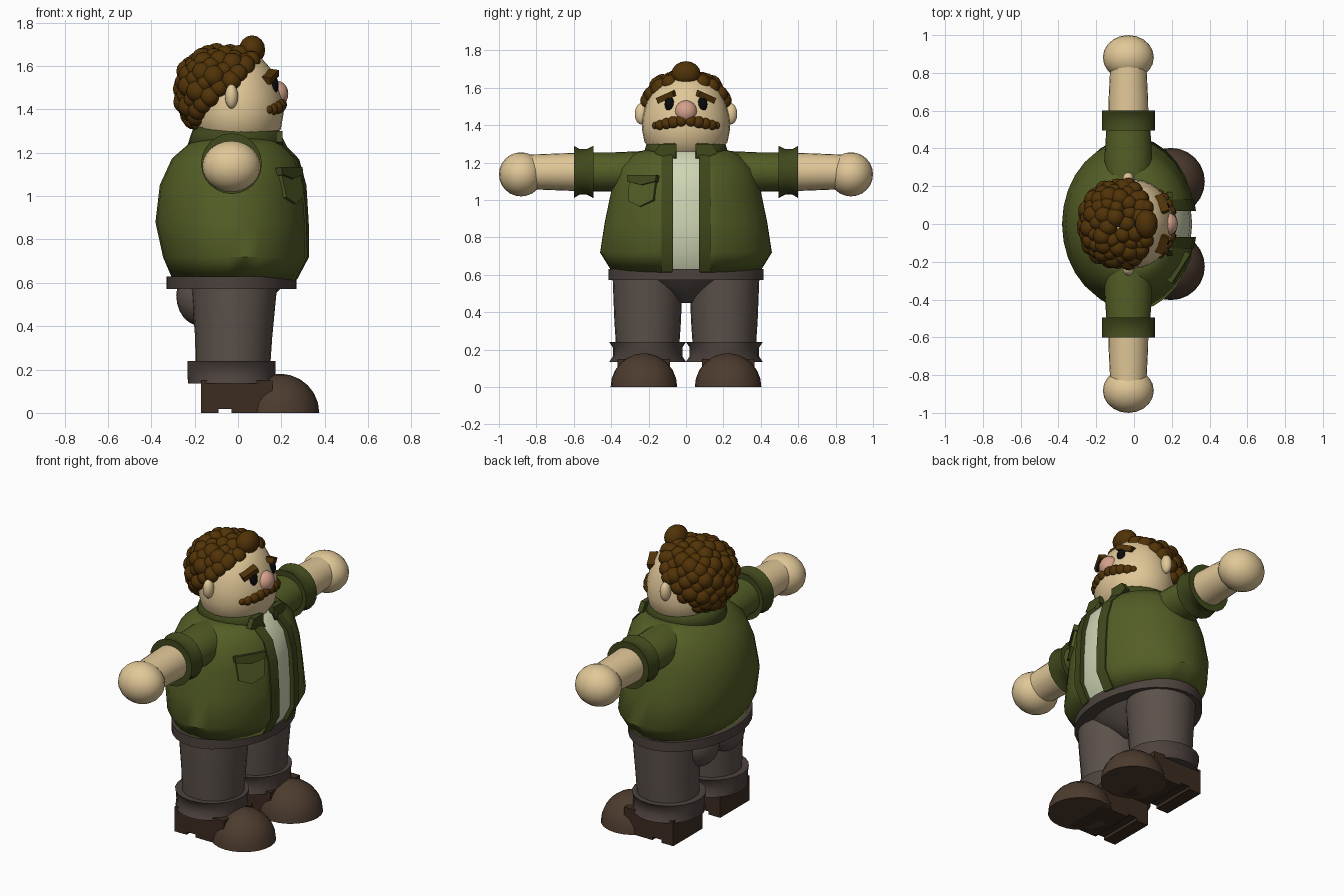
import bpy, bmesh, math
from mathutils import Vector, Matrix

if "Cube" in bpy.data.objects:
    bpy.data.objects.remove(bpy.data.objects["Cube"])

def material(name, r, g, b):
    m = bpy.data.materials.new(name)
    m.diffuse_color = [(c / 255) ** 2.2 for c in (r, g, b)] + [1]
    m.use_nodes = True
    m.node_tree.nodes["Principled BSDF"].inputs["Base Color"].default_value = m.diffuse_color
    return m

SKIN = material("skin", 224, 198, 150)
NOSE = material("nose_pink", 212, 160, 138)
HAIR = material("brown_hair", 82, 54, 16)
GREEN = material("green", 84, 94, 42)
DARK = material("dark_green", 66, 74, 34)
CREAM = material("cream", 205, 212, 178)
TROUSER = material("trouser_grey", 92, 82, 76)
BELT = material("belt_grey", 78, 68, 64)
SHOE = material("shoe_brown", 78, 62, 50)
SOLE = material("sole_brown", 62, 48, 38)
BLACK = material("black", 18, 18, 20)

def finish(name, bm, mat, angle=40):
    bmesh.ops.recalc_face_normals(bm, faces=bm.faces)
    me = bpy.data.meshes.new(name)
    bm.to_mesh(me)
    bm.free()
    ob = bpy.data.objects.new(name, me)
    bpy.context.collection.objects.link(ob)
    me.materials.append(mat)
    bpy.ops.object.select_all(action='DESELECT')
    ob.select_set(True)
    bpy.context.view_layer.objects.active = ob
    bpy.ops.object.shade_smooth_by_angle(angle=math.radians(angle))
    return ob

def blobs(name, items, mat, seg=20, rings=12):
    """Ellipsoids in one object: (centre, radii)."""
    bm = bmesh.new()
    for c, r in items:
        bmesh.ops.create_uvsphere(bm, u_segments=seg, v_segments=rings, radius=1,
                                  matrix=Matrix.Translation(c) @ Matrix.Diagonal((*r, 1)))
    return finish(name, bm, mat, 60)

def loft(name, rings, mat, n=24, gap=None, at=(0, 0, 0), rot=0, thick=0):
    """Stack of ellipses (z, centre x, x radius, y radius); gap leaves the front open."""
    bm = bmesh.new()
    rows = []
    for z, cx, a, b in rings:
        g = math.asin(gap / b) if gap else 0
        count = n + 1 if gap else n
        angs = [g + (2 * math.pi - 2 * g) * i / n for i in range(count)]
        rows.append([bm.verts.new((cx + a * math.cos(t), b * math.sin(t), z)) for t in angs])
    for lo, hi in zip(rows, rows[1:]):
        for i in range(n):
            j = (i + 1) % len(lo)
            bm.faces.new((lo[i], lo[j], hi[j], hi[i]))
    if not gap:
        bm.faces.new(rows[0])
        bm.faces.new(rows[-1])
    ob = finish(name, bm, mat)
    ob.location = at
    ob.rotation_euler.x = rot
    if thick:
        mod = ob.modifiers.new("thickness", 'SOLIDIFY')
        mod.thickness = thick
        mod.offset = 0
    return ob

def plate(name, pts, thick, matrix, mat):
    """Flat outline in local (y, z), extruded along local x."""
    bm = bmesh.new()
    f = bm.faces.new([bm.verts.new((0, y, z)) for y, z in pts])
    ext = bmesh.ops.extrude_face_region(bm, geom=[f])
    bmesh.ops.translate(bm, vec=(thick, 0, 0),
                        verts=[v for v in ext['geom'] if isinstance(v, bmesh.types.BMVert)])
    bm.transform(matrix)
    return finish(name, bm, mat, 30)

def box(name, lo, hi, mat):
    pts = [(lo[1], lo[2]), (hi[1], lo[2]), (hi[1], hi[2]), (lo[1], hi[2])]
    return plate(name, pts, hi[0] - lo[0], Matrix.Translation((lo[0], 0, 0)), mat)

# Torso: jacket open at the front over a shirt
BODY = [(.615, -.015, .28, .39), (.72, -.01, .33, .455), (.88, -.028, .347, .43),
        (1.05, -.023, .332, .395), (1.17, -.012, .288, .36), (1.24, -.005, .215, .28),
        (1.275, 0, .15, .18)]
loft("shirt", [(z, cx, a - .012, b - .012) for z, cx, a, b in BODY], CREAM)
loft("jacket", BODY, GREEN, n=28, gap=.075, thick=.012)

def front_x(z, y):
    for (z0, c0, a0, b0), (z1, c1, a1, b1) in zip(BODY, BODY[1:]):
        if z <= z1:
            t = (z - z0) / (z1 - z0)
            c, a, b = c0 + (c1 - c0) * t, a0 + (a1 - a0) * t, b0 + (b1 - b0) * t
            return c + a * math.sqrt(1 - (y / b) ** 2)

# Jacket edge strips
for s in (-1, 1):
    bm = bmesh.new()
    prev = None
    for z, *_ in BODY[:-1]:
        row = [bm.verts.new((front_x(z, y) + d, s * y, z))
               for y, d in ((.07, -.02), (.07, .012), (.13, .012), (.13, -.02))]
        if prev:
            for i in range(4):
                j = (i + 1) % 4
                bm.faces.new((prev[i], prev[j], row[j], row[i]))
        else:
            bm.faces.new(row)
        prev = row
    bm.faces.new(prev)
    finish("jacket_edge", bm, DARK, 30)

# Collar with pointed tips
loft("collar", [(1.225, 0, .225, .215), (1.275, -.005, .205, .21), (1.315, -.01, .185, .195)],
     DARK, gap=.055, thick=.02)
for s in (-1, 1):
    plate("collar_tip", [(s * .05, 1.26), (s * .10, 1.225), (s * .17, 1.25), (s * .14, 1.30), (s * .05, 1.30)],
          .03, Matrix.Translation((.175, 0, 0)), DARK)

# Chest pocket
M = (Matrix.Translation((.235, -.228, 1.05)) @ Matrix.Rotation(math.radians(-32), 4, 'Z')
     @ Matrix.Rotation(math.radians(-11), 4, 'Y'))
plate("pocket", [(-.085, .07), (.085, .07), (.08, -.055), (0, -.09), (-.075, -.06)], .022, M, GREEN)
plate("pocket_flap", [(-.092, .08), (.092, .08), (.09, .045), (0, .025), (-.09, .045)], .032, M, DARK)

# Arms
for s in (-1, 1):
    place = dict(at=(-.03, 0, 1.15), rot=-s * math.pi / 2)
    loft("sleeve", [(.12, 0, .10, .10), (.22, 0, .125, .112), (.38, 0, .125, .105), (.52, 0, .115, .105)],
         GREEN, **place)
    loft("sleeve_cuff", [(.495, 0, .14, .14), (.53, 0, .14, .122), (.57, 0, .14, .122), (.60, 0, .14, .14)],
         DARK, **place)
    loft("forearm", [(.50, 0, .107, .105), (.65, 0, .105, .1), (.85, 0, .095, .092)], SKIN, **place)
    blobs("hand", [((-.03, s * .882, 1.137), (.135, .118, .118))], SKIN)

# Belt, hips and legs
loft("belt", [(.572, -.03, .30, .415), (.63, -.03, .30, .415)], BELT, n=32)
loft("hips", [(.45, -.02, .07, .06), (.50, -.02, .14, .14), (.54, -.025, .19, .27), (.60, -.03, .25, .37)], TROUSER)
for s in (-1, 1):
    loft("leg", [(.16, -.025, .17, .165), (.35, -.02, .178, .178), (.60, -.018, .2, .188)],
         TROUSER, at=(0, s * .205, 0))
    loft("trouser_cuff", [(.135, -.03, .2, .205), (.165, -.03, .203, .185), (.21, -.03, .204, .185), (.24, -.03, .204, .205)],
         BELT, at=(0, s * .205, 0))
    blobs("seat_of_trousers", [((-.17, s * .12, .54), (.115, .125, .14))], TROUSER)

# Shoes: domed toe, block upper, notched heel
for s in (-1, 1):
    y = s * .225
    dome = [(.18 * math.sin(t), .195, .18 * math.cos(t), .178 * math.cos(t))
            for t in [math.radians(a) for a in (0, 15, 30, 45, 60, 75, 87)]]
    loft("shoe_toe", dome, SHOE, at=(0, y, 0))
    box("shoe_upper", (-.17, y - .14, .018), (.16, y + .14, .15), SOLE)
    box("shoe_heel", (-.17, y - .14, 0), (-.09, y + .14, .02), SOLE)
    box("shoe_sole", (-.03, y - .14, 0), (.16, y + .14, .02), SOLE)

# Head
loft("head", [(1.22, 0, .12, .13), (1.26, 0, .165, .185), (1.31, 0, .198, .222), (1.38, 0, .21, .236),
              (1.45, 0, .206, .23), (1.52, -.005, .19, .212), (1.59, -.01, .16, .18),
              (1.64, -.01, .115, .13), (1.67, -.01, .05, .06)], SKIN, n=28)
blobs("nose", [((.18, 0, 1.472), (.052, .06, .06))], NOSE)
for s in (-1, 1):
    blobs("ear", [((-.03, s * .24, 1.46), (.03, .034, .056))], SKIN)
    blobs("eye", [((.165, s * .088, 1.512), (.022, .026, .041))], BLACK)
    tilt = Matrix.Translation((.128, s * .098, 1.555)) @ Matrix.Rotation(s * math.radians(-24), 4, 'X') \
        @ Matrix.Rotation(s * math.radians(22), 4, 'Z')
    plate("eyebrow", [(-.05, -.016), (.05, -.016), (.05, .016), (-.05, .016)], .045, tilt, HAIR)

# Moustache of overlapping blobs
mo = []
for s in (-1, 1):
    for y, z, r in ((.025, 1.422, .034), (.065, 1.415, .036), (.10, 1.408, .034), (.135, 1.40, .03), (.16, 1.398, .022)):
        mo.append(((.206 * math.sqrt(1 - (y / .235) ** 2) - .012, s * y, z), (r, r, r * .95)))
blobs("moustache", mo, HAIR, 14, 8)

# Curly hair: spheres spread over the skull behind a slanted hairline
curls = [((.065, 0, 1.675), (.062, .078, .067))]
power = lambda v: math.copysign(abs(v) ** .88, v)
N = 150
for i in range(N):
    w = 1 - 2 * (i + .5) / N
    q = math.sqrt(1 - w * w)
    t = i * 2.399963
    p = Vector((-.065 + .19 * power(q * math.cos(t)), .195 * power(q * math.sin(t)), 1.485 + .172 * power(w)))
    if p.x < .075 - .8 * (1.65 - p.z) and p.z > 1.315:
        r = .046 + .007 * math.sin(i * 1.7)
        curls.append((p, (r, r, r)))
for s in (-1, 1):
    for x, y, z in ((.06, .085, 1.625), (.035, .135, 1.605), (0, .18, 1.565), (-.03, .2, 1.53)):
        curls.append(((x, s * y, z), (.045, .045, .045)))
blobs("curly_hair", curls, HAIR, 14, 8)
